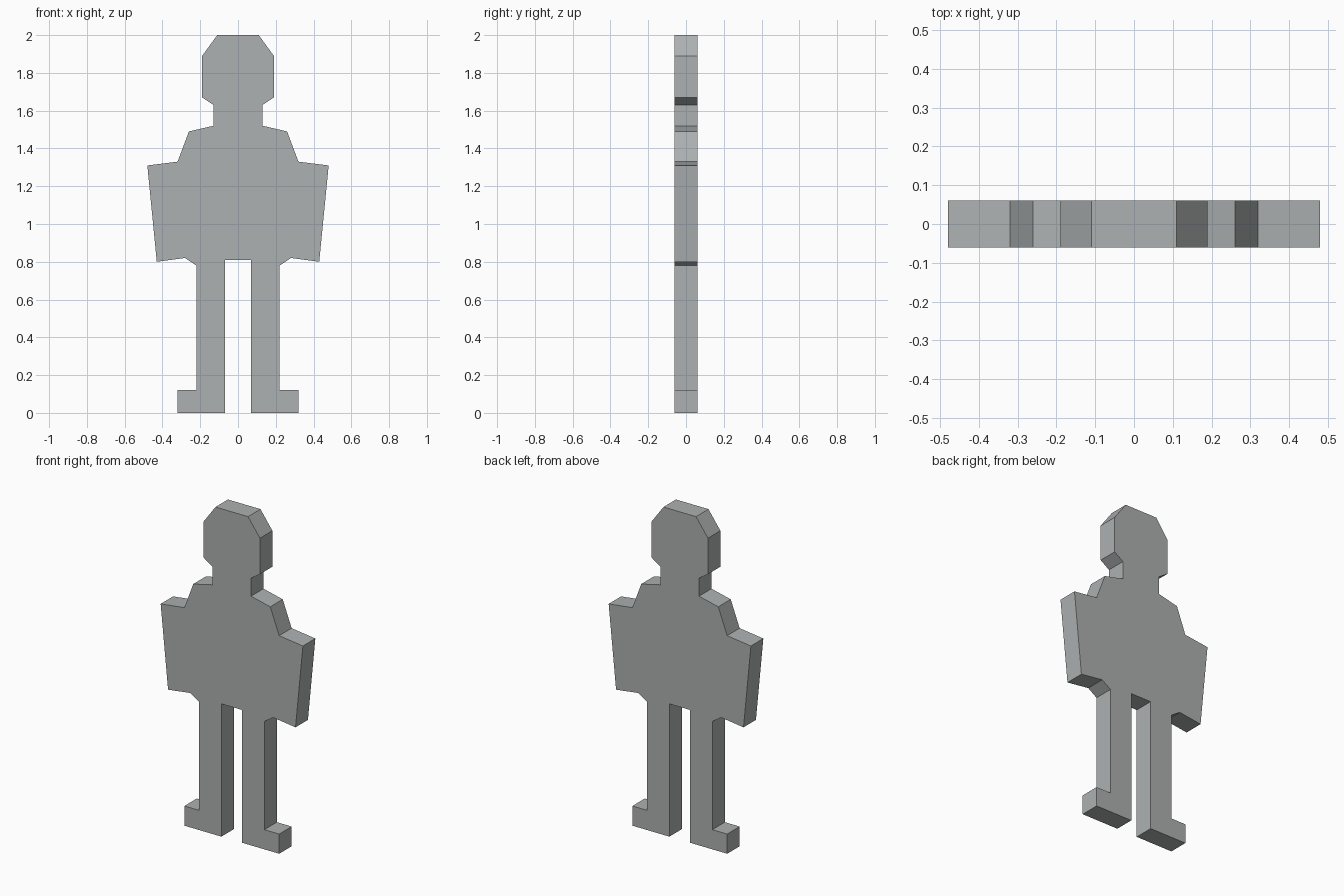
import bpy
import bmesh

cube = bpy.data.objects.get("Cube")
if cube:
    bpy.data.objects.remove(cube, do_unlink=True)

THICKNESS = 0.12

# Left half of the outline (x, z), from the head down to the crotch
half = [
    (0.11, 2.0), (0.19, 1.89), (0.19, 1.67),                # head
    (0.13, 1.63), (0.13, 1.52),                             # neck
    (0.26, 1.49), (0.32, 1.33),                             # shoulder
    (0.48, 1.31), (0.43, 0.80), (0.28, 0.82),               # arm
    (0.22, 0.78), (0.22, 0.12),                             # outer leg
    (0.32, 0.12), (0.32, 0.0), (0.07, 0.0), (0.07, 0.81),   # foot, inner leg
]
outline = half + [(-x, z) for x, z in reversed(half)]

# Fill the outline and extrude it to a flat slab
bm = bmesh.new()
front = bm.faces.new([bm.verts.new((x, -THICKNESS / 2, z)) for x, z in outline])
extruded = bmesh.ops.extrude_face_region(bm, geom=[front], use_keep_orig=True)
back = [v for v in extruded["geom"] if isinstance(v, bmesh.types.BMVert)]
bmesh.ops.translate(bm, verts=back, vec=(0, THICKNESS, 0))
bmesh.ops.recalc_face_normals(bm, faces=bm.faces)

mesh = bpy.data.meshes.new("figure_cutout")
bm.to_mesh(mesh)
bm.free()

# Plain grey surface
grey = bpy.data.materials.new("plain_grey")
grey.use_nodes = True
colour = (0.42, 0.44, 0.44, 1.0)
grey.diffuse_color = colour
grey.node_tree.nodes["Principled BSDF"].inputs["Base Color"].default_value = colour
mesh.materials.append(grey)

figure = bpy.data.objects.new("figure_cutout", mesh)
bpy.context.collection.objects.link(figure)
